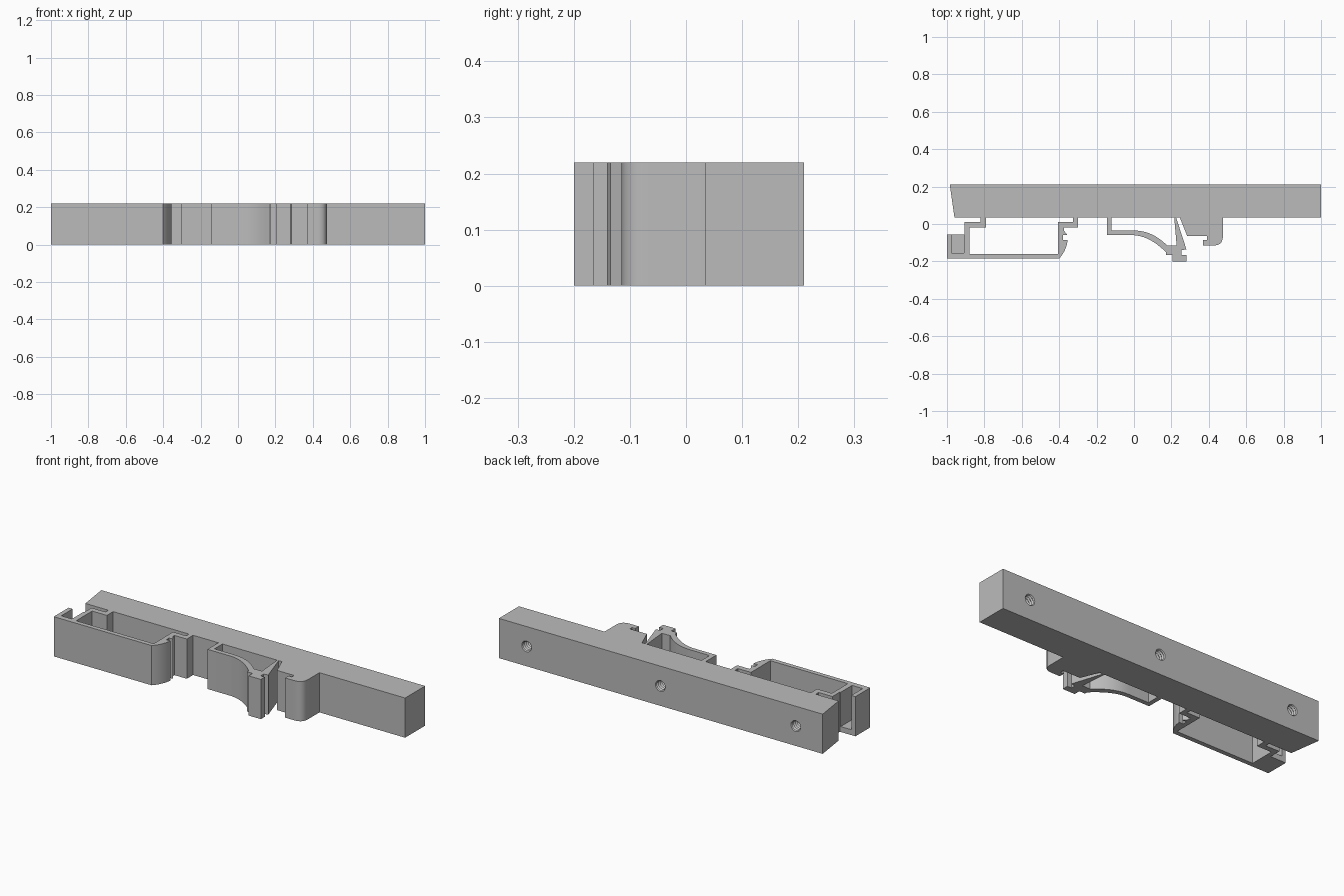
import bpy, bmesh, math
from mathutils import Matrix

old = bpy.data.objects.get("Cube")
if old:
    bpy.data.objects.remove(old, do_unlink=True)

H = 0.22        # height of the whole extrusion
FACE = 0.035    # front face of the bar
BACK = 0.21     # rear face of the bar

grey = bpy.data.materials.new("plain grey")
grey.use_nodes = True
colour = (0.5, 0.5, 0.5, 1)
grey.diffuse_color = colour
grey.node_tree.nodes["Principled BSDF"].inputs["Base Color"].default_value = colour


def bend(a, control, b, steps=10):
    """Points of a quadratic curve from a to b."""
    ts = [i / steps for i in range(steps + 1)]
    return [tuple((1 - t) ** 2 * p + 2 * t * (1 - t) * c + t * t * q
                  for p, c, q in zip(a, control, b)) for t in ts]


def finish(name, bm):
    bmesh.ops.recalc_face_normals(bm, faces=bm.faces)
    mesh = bpy.data.meshes.new(name)
    bm.to_mesh(mesh)
    bm.free()
    mesh.materials.append(grey)
    ob = bpy.data.objects.new(name, mesh)
    bpy.context.collection.objects.link(ob)
    return ob


def extrude(name, outline, z0=0, z1=H):
    """Closed plan outline raised from z0 to z1."""
    bm = bmesh.new()
    base = bm.faces.new([bm.verts.new((x, y, z0)) for x, y in outline])
    top = bmesh.ops.extrude_face_region(bm, geom=[base], use_keep_orig=True)["geom"]
    bmesh.ops.translate(bm, vec=(0, 0, z1 - z0),
                        verts=[v for v in top if isinstance(v, bmesh.types.BMVert)])
    return finish(name, bm)


def activate(ob):
    bpy.ops.object.select_all(action='DESELECT')
    ob.select_set(True)
    bpy.context.view_layer.objects.active = ob


def cut(ob, cutter):
    cutter.hide_render = True
    mod = ob.modifiers.new("cut", 'BOOLEAN')
    mod.operation, mod.solver, mod.object = 'DIFFERENCE', 'EXACT', cutter
    activate(ob)
    bpy.ops.object.modifier_apply(modifier=mod.name)
    bpy.data.objects.remove(cutter, do_unlink=True)


def threaded_cutter(x, depth=0.12, ridges=8):
    """Ridged pin along y for a blind screw hole."""
    bm = bmesh.new()
    n = 2 * ridges
    rings = []
    for i in range(n + 1):
        r = 0.032 if i % 2 == 0 else 0.025
        y = BACK + 0.002 - depth * i / n
        rings.append([bm.verts.new((x + r * math.cos(a), y, H / 2 + r * math.sin(a)))
                      for a in (math.tau * k / 20 for k in range(20))])
    for a, b in zip(rings, rings[1:]):
        for k in range(20):
            j = (k + 1) % 20
            bm.faces.new((a[k], a[j], b[j], b[k]))
    bm.faces.new(rings[0])
    bm.faces.new(rings[-1])
    return finish("hole_cutter", bm)


# Main bar with a slanted left end and three blind threaded holes
bar = extrude("main_bar", [(-0.985, BACK), (1, BACK), (1, FACE), (-0.96, FACE)])
for x in (-0.82, 0.01, 0.83):
    cut(bar, threaded_cutter(x))

# Solid lug with a hooked nose and rounded corner
lug = extrude("right_lug", [
    (0.245, FACE), (0.285, -0.065), (0.39, -0.065), (0.39, -0.085),
    (0.37, -0.085), (0.37, -0.115),
    *bend((0.425, -0.115), (0.475, -0.115), (0.475, -0.065)), (0.475, FACE)])

# Thin curved spring arm and its return strut with a catch
spring = extrude("spring_arm", [
    (-0.145, FACE), (-0.145, -0.06),
    *bend((0, -0.06), (0.085, -0.065), (0.17, -0.15)),
    (0.17, -0.165), (0.205, -0.165), (0.205, -0.2), (0.28, -0.2), (0.28, -0.165),
    (0.255, -0.165), (0.255, -0.14), (0.28, -0.135), (0.225, FACE), (0.215, FACE),
    (0.228, -0.115), (0.18, -0.115),
    *bend((0.18, -0.118), (0.1, -0.035), (0, -0.035)),
    (-0.12, -0.035), (-0.12, FACE)])

# Long rectangular clip with stepped legs at both ends
clip = extrude("long_clip", [
    (-0.82, FACE), (-0.82, 0.01), (-0.905, 0.01), (-0.905, -0.055),
    (-1, -0.055), (-1, -0.185),
    *bend((-0.4, -0.185), (-0.36, -0.14), (-0.355, -0.085)),
    (-0.38, -0.085), (-0.38, -0.06), (-0.355, -0.06), (-0.375, -0.035),
    (-0.375, -0.02), (-0.3, -0.02), (-0.3, FACE), (-0.325, FACE), (-0.325, 0.01),
    (-0.405, 0.01), (-0.405, -0.16), (-0.88, -0.16), (-0.88, -0.02),
    (-0.79, -0.02), (-0.79, FACE)])

# Slot in the clip's end block, open at the rear and top
cut(clip, extrude("slot_cutter", [(-0.975, -0.03), (-0.91, -0.03),
                                  (-0.91, -0.155), (-0.975, -0.155)], 0.03, H + 0.05))

# Smooth the bends, keep the corners crisp
for ob in (bar, lug, spring, clip):
    activate(ob)
    bpy.ops.object.shade_smooth_by_angle(angle=math.radians(25))
